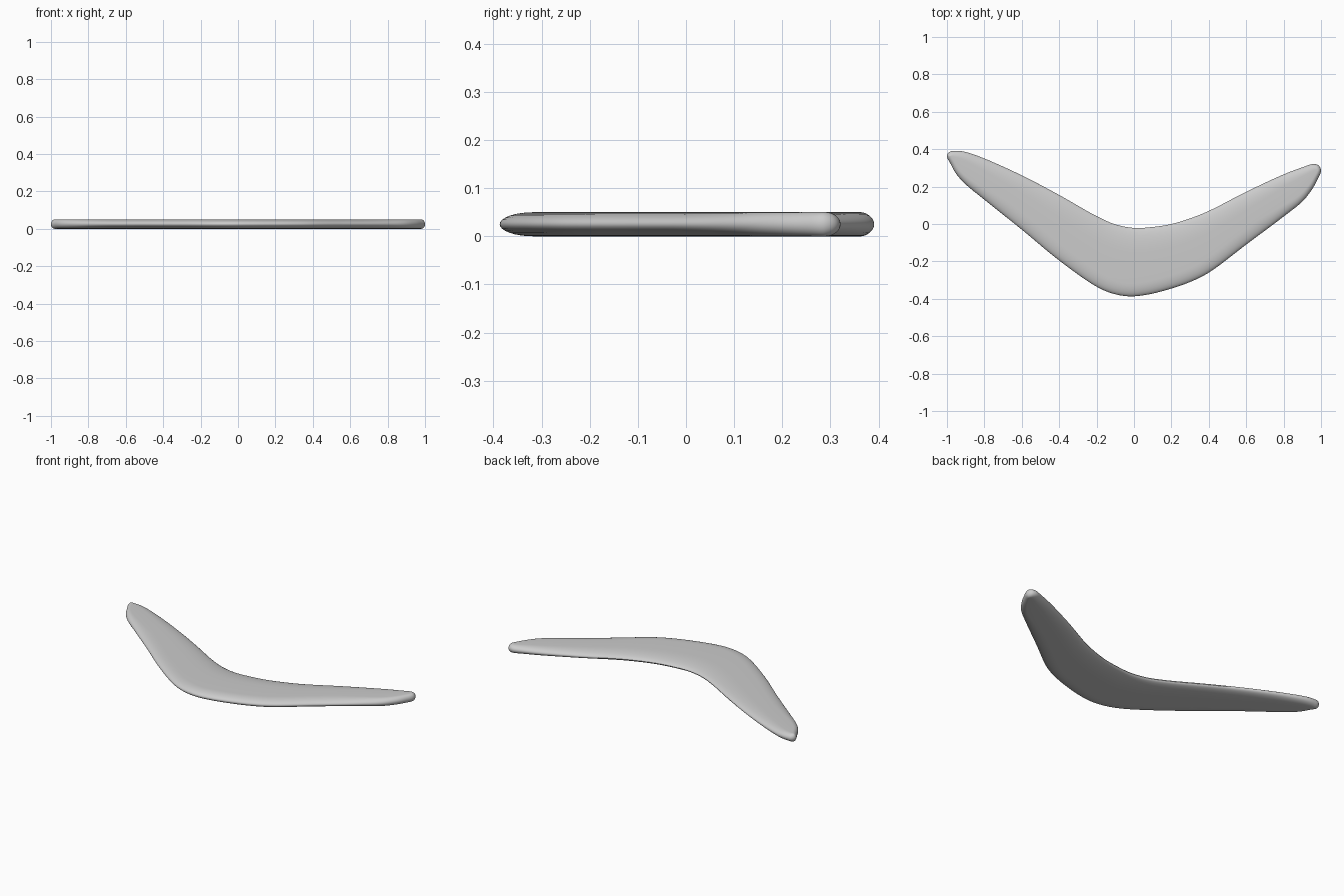
import bpy, bmesh, math
from mathutils import Vector

if "Cube" in bpy.data.objects:
    bpy.data.objects.remove(bpy.data.objects["Cube"])

# Outline in plan: outer (convex) edge left to right, then inner edge back
OUTER = [(-1, .365), (-.98, .32), (-.95, .267), (-.9, .212), (-.8, .13), (-.6, -.03),
         (-.4, -.195), (-.2, -.335), (-.11, -.373), (-.02, -.387), (.08, -.376),
         (.2, -.345), (.3, -.31), (.4, -.26), (.6, -.11), (.8, .04), (.9, .12),
         (.95, .182), (.98, .235), (1, .285)]
INNER = [(.988, .312), (.96, .321), (.9, .303), (.8, .265), (.6, .172), (.4, .07),
         (.3, .03), (.2, 0), (.1, -.016), (0, -.021), (-.1, -.002), (-.2, .042),
         (-.4, .155), (-.6, .26), (-.8, .35), (-.9, .385), (-.95, .391), (-.985, .386)]
HALF = 0.025      # half thickness
SUB, RIM = 6, 8   # samples per outline span, rim steps per side


def catmull(points, sub):
    """Closed centripetal Catmull-Rom curve through the points."""
    p = [Vector(q) for q in points]
    n, out = len(p), []
    for i in range(n):
        a, b, c, d = p[i - 1], p[i], p[(i + 1) % n], p[(i + 2) % n]
        t1 = (b - a).length ** .5
        t2 = t1 + (c - b).length ** .5
        t3 = t2 + (d - c).length ** .5
        for k in range(sub):
            t = t1 + (t2 - t1) * k / sub
            a1 = a.lerp(b, t / t1)
            a2 = b.lerp(c, (t - t1) / (t2 - t1))
            a3 = c.lerp(d, (t - t2) / (t3 - t2))
            b1 = a1.lerp(a2, t / t2)
            b2 = a2.lerp(a3, (t - t1) / (t3 - t1))
            out.append(b1.lerp(b2, (t - t1) / (t2 - t1)))
    return out


def rim_width(p, d):
    """Blunt leading (outer) edge, long thin trailing (inner) edge."""
    tip = max(0, 1 - abs(p.x))
    outer = .02 + .05 * min(1, tip / .3)
    inner = .02 + .12 * tip ** .7
    f = min(1, max(0, .5 - d.y * .6))
    return outer + (inner - outer) * f


line = catmull(OUTER + INNER, SUB)
n = len(line)
inward = []
for i in range(n):
    t = (line[(i + 1) % n] - line[i - 1]).normalized()
    inward.append(Vector((-t.y, t.x)))

# Rounded rim built from rings between the bottom and top faces
bm = bmesh.new()
rings = []
for k in range(-RIM, RIM + 1):
    a = k / RIM * math.pi / 2
    ring = []
    for p, d in zip(line, inward):
        q = p + d * rim_width(p, d) * (1 - math.cos(a))
        ring.append(bm.verts.new((q.x, q.y, HALF + HALF * math.sin(a))))
    rings.append(ring)
for lo, hi in zip(rings, rings[1:]):
    for i in range(n):
        j = (i + 1) % n
        bm.faces.new((lo[i], lo[j], hi[j], hi[i]))

# Flat top and bottom
caps = [bm.faces.new(rings[-1]), bm.faces.new(rings[0][::-1])]
for cap in caps:
    cap.normal_update()
bmesh.ops.triangulate(bm, faces=caps)

mesh = bpy.data.meshes.new("boomerang")
bm.to_mesh(mesh)
bm.free()
boomerang = bpy.data.objects.new("boomerang", mesh)
bpy.context.collection.objects.link(boomerang)
bpy.context.view_layer.objects.active = boomerang
boomerang.select_set(True)
bpy.ops.object.shade_smooth_by_angle(angle=math.radians(40))
